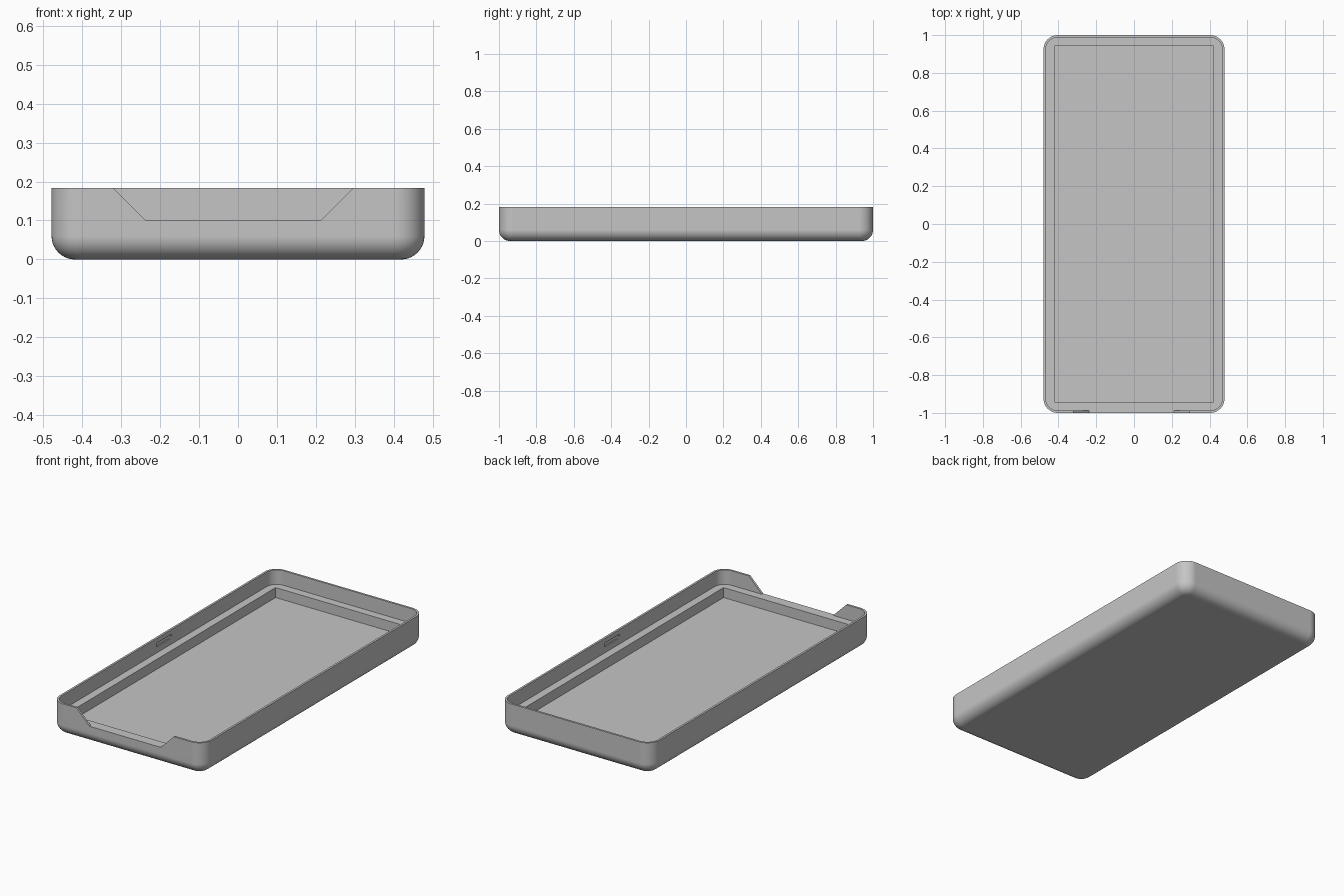
import bpy, bmesh, math
from mathutils import Matrix

cube = bpy.data.objects.get("Cube")
if cube:
    bpy.data.objects.remove(cube, do_unlink=True)

HALF_X, HALF_Y, HEIGHT = 0.479, 1.0, 0.183
CORNER, FILLET, WALL = 0.075, 0.06, 0.012
LEDGE, FLOOR = 0.10, 0.043
SEGMENTS = 10

grey = bpy.data.materials.new("plain grey")
grey.use_nodes = True
colour = (0.56, 0.56, 0.56, 1)
grey.diffuse_color = colour
grey.node_tree.nodes["Principled BSDF"].inputs["Base Color"].default_value = colour


def rounded_rect(hx, hy, r):
    """Counter-clockwise outline of a rectangle with round corners."""
    points = []
    for k, (sx, sy) in enumerate([(1, 1), (-1, 1), (-1, -1), (1, -1)]):
        for i in range(SEGMENTS + 1):
            a = math.pi / 2 * (k + i / SEGMENTS)
            points.append((sx * (hx - r) + r * math.cos(a),
                           sy * (hy - r) + r * math.sin(a)))
    return points


def loft(name, rings, matrix=Matrix()):
    """Closed solid through a stack of (outline, height) rings."""
    bm = bmesh.new()
    loops = [[bm.verts.new((x, y, z)) for x, y in pts] for pts, z in rings]
    n = len(loops[0])
    for low, high in zip(loops, loops[1:]):
        for i in range(n):
            j = (i + 1) % n
            bm.faces.new((low[i], low[j], high[j], high[i]))
    bm.faces.new(loops[0][::-1])
    bm.faces.new(loops[-1])
    bm.transform(matrix)
    bmesh.ops.recalc_face_normals(bm, faces=bm.faces)
    mesh = bpy.data.meshes.new(name)
    bm.to_mesh(mesh)
    bm.free()
    mesh.materials.append(grey)
    obj = bpy.data.objects.new(name, mesh)
    bpy.context.collection.objects.link(obj)
    return obj


# Outer body: filleted bottom edge, straight sides
rings = []
for i in range(SEGMENTS + 1):
    a = math.pi / 2 * i / SEGMENTS
    inset = FILLET * (1 - math.sin(a))
    rings.append((rounded_rect(HALF_X - inset, HALF_Y - inset, CORNER - inset),
                  FILLET * (1 - math.cos(a))))
rings.append((rounded_rect(HALF_X, HALF_Y, CORNER), HEIGHT))
tray = loft("tray", rings)

# Upper cavity down to the ledge, leaving a thin rim
rim = rounded_rect(HALF_X - WALL, HALF_Y - WALL, CORNER - WALL)
cutters = [loft("rim_cutter", [(rim, LEDGE), (rim, HEIGHT + 0.1)])]

# Square-cornered pocket below the ledge
px, py = 0.422, 0.942
pocket = [(px, py), (-px, py), (-px, -py), (px, -py)]
cutters.append(loft("pocket_cutter", [(pocket, FLOOR), (pocket, HEIGHT + 0.05)]))

# Sloped notch through the front rim
notch = [(-0.237, LEDGE), (0.212, LEDGE), (0.312, 0.2), (-0.337, 0.2)]
upright = Matrix.Rotation(math.pi / 2, 4, "X")
cutters.append(loft("notch_cutter", [(notch, 0.97), (notch, 1.05)], upright))

# Shallow catch slot on the inside of each long wall
slot = rounded_rect(0.011, 0.07, 0.01)
for side in (-1, 1):
    place = Matrix.Translation((side * 0.46, 0, 0.145)) @ Matrix.Rotation(side * math.pi / 2, 4, "Y")
    cutters.append(loft("slot_cutter", [(slot, -0.01), (slot, 0.014)], place))

for cutter in cutters:
    cut = tray.modifiers.new(cutter.name, "BOOLEAN")
    cut.operation = "DIFFERENCE"
    cut.solver = "EXACT"
    cut.object = cutter

# Bake the cuts and remove the cutters
bpy.context.view_layer.update()
graph = bpy.context.evaluated_depsgraph_get()
result = bpy.data.meshes.new_from_object(tray.evaluated_get(graph))
tray.modifiers.clear()
tray.data = result
for cutter in cutters:
    bpy.data.objects.remove(cutter, do_unlink=True)

# Smooth fillets, crisp edges
bpy.ops.object.select_all(action="DESELECT")
bpy.context.view_layer.objects.active = tray
tray.select_set(True)
bpy.ops.object.shade_smooth_by_angle(angle=math.radians(30))
weighted = tray.modifiers.new("flat_sides", "WEIGHTED_NORMAL")
weighted.keep_sharp = True
